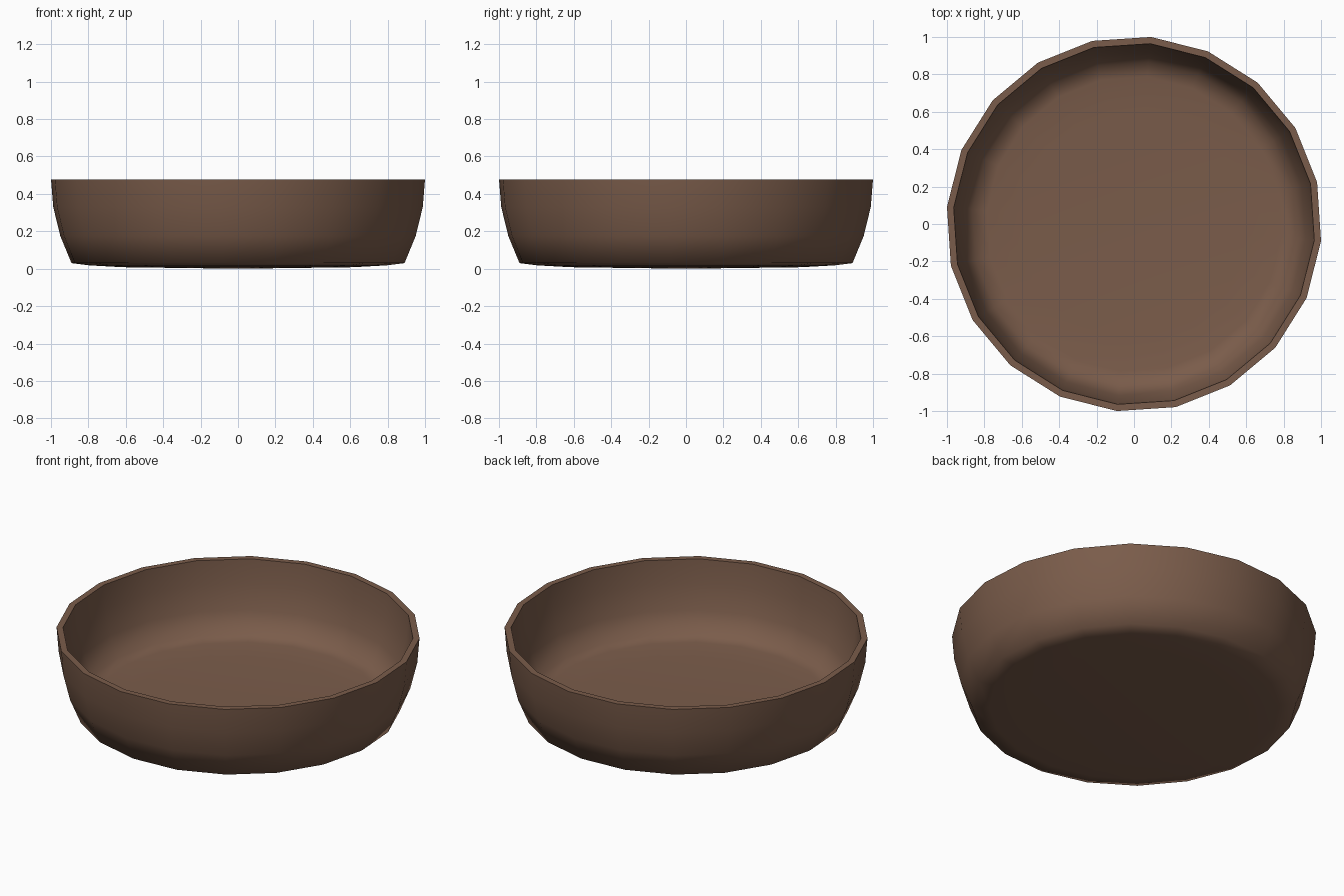
import bpy, bmesh, math

if "Cube" in bpy.data.objects:
    bpy.data.objects.remove(bpy.data.objects["Cube"])

SIDES = 20
OFFSET = math.radians(12.8)

# Closed profile (radius, height): outer base centre -> rim -> inner floor centre
profile = [
    (0, 0.0), (0.62, 0.008), (0.80, 0.018), (0.894, 0.03),
    (0.954, 0.175), (0.992, 0.33), (1.004, 0.478),
    (0.968, 0.478), (0.957, 0.335), (0.92, 0.188), (0.868, 0.066),
    (0.79, 0.053), (0.61, 0.043), (0, 0.035),
]

clay = bpy.data.materials.new("brown clay")
clay.diffuse_color = (0.195, 0.107, 0.069, 1)
clay.use_nodes = True
clay.node_tree.nodes["Principled BSDF"].inputs["Base Color"].default_value = clay.diffuse_color

# Bowl: spin the profile round z
bm = bmesh.new()
rings = []
for r, z in profile:
    n = SIDES if r else 1
    rings.append([bm.verts.new((r * math.cos(OFFSET + i * math.tau / SIDES),
                                r * math.sin(OFFSET + i * math.tau / SIDES), z))
                  for i in range(n)])
for a, b in zip(rings, rings[1:]):
    for i in range(SIDES):
        j = (i + 1) % SIDES
        if len(a) == 1:
            bm.faces.new((a[0], b[j], b[i]))
        elif len(b) == 1:
            bm.faces.new((a[i], a[j], b[0]))
        else:
            bm.faces.new((a[i], a[j], b[j], b[i]))
bmesh.ops.recalc_face_normals(bm, faces=bm.faces)
mesh = bpy.data.meshes.new("bowl")
bm.to_mesh(mesh)
bm.free()
mesh.materials.append(clay)
bowl = bpy.data.objects.new("bowl", mesh)
bpy.context.collection.objects.link(bowl)

# Smooth walls, crisp rim
bpy.context.view_layer.objects.active = bowl
bowl.select_set(True)
bpy.ops.object.shade_smooth_by_angle(angle=math.radians(75))
